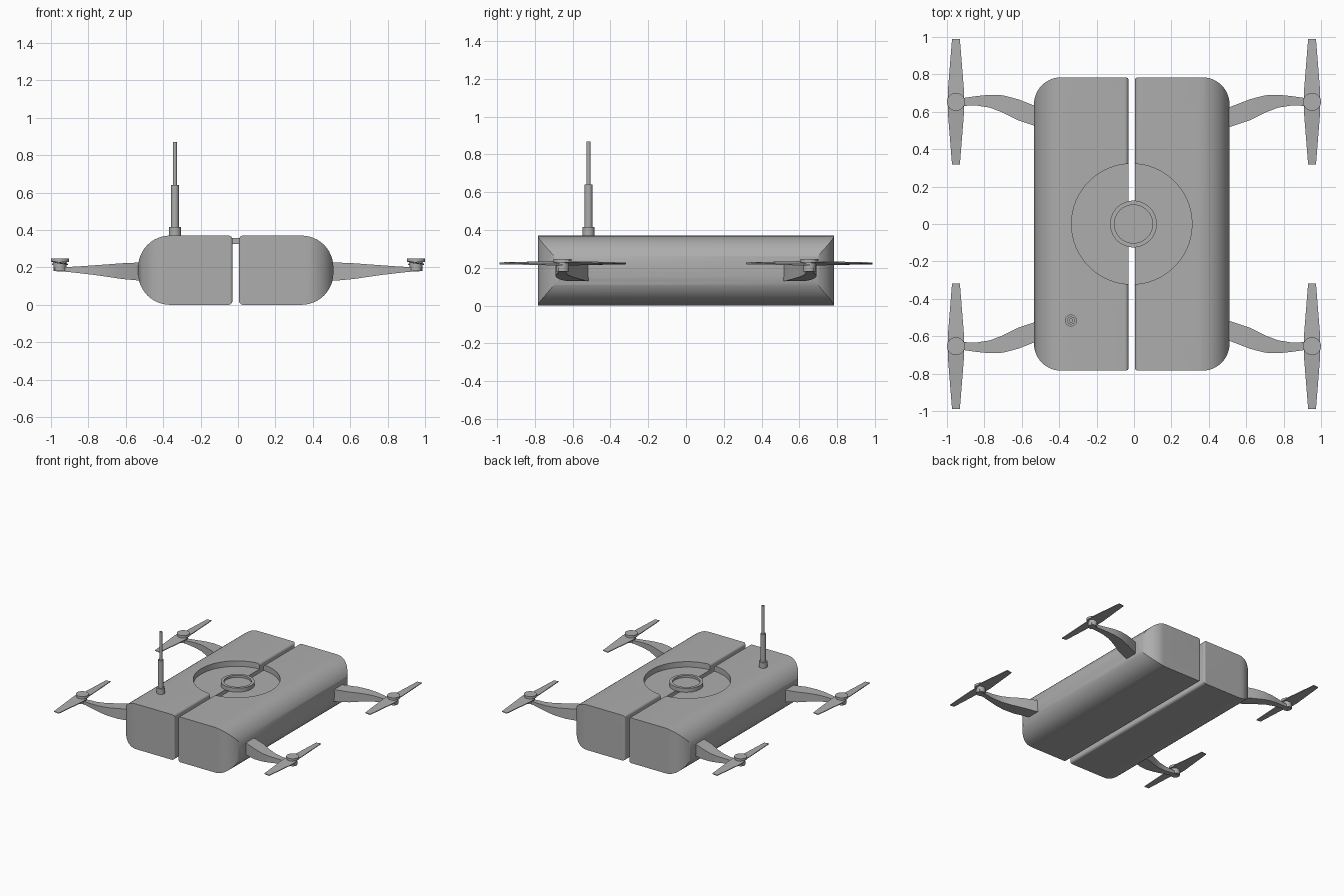
import bpy, bmesh, math
from mathutils import Matrix

if "Cube" in bpy.data.objects:
    bpy.data.objects.remove(bpy.data.objects["Cube"], do_unlink=True)

GREY = (0.42, 0.42, 0.42, 1)
grey = bpy.data.materials.new("matte grey")
grey.use_nodes = True
grey.diffuse_color = GREY
grey.node_tree.nodes["Principled BSDF"].inputs["Base Color"].default_value = GREY

MID = -0.012      # centre line of the body
TOP = 0.37
FLOOR = 0.325     # bottom of the round recess


def finish(name, bm, angle=30):
    bmesh.ops.recalc_face_normals(bm, faces=bm.faces)
    mesh = bpy.data.meshes.new(name)
    bm.to_mesh(mesh)
    bm.free()
    mesh.materials.append(grey)
    ob = bpy.data.objects.new(name, mesh)
    bpy.context.collection.objects.link(ob)
    smooth(ob, angle)
    return ob


def smooth(ob, angle=30):
    bpy.ops.object.select_all(action='DESELECT')
    ob.select_set(True)
    bpy.context.view_layer.objects.active = ob
    bpy.ops.object.shade_smooth_by_angle(angle=math.radians(angle))


def loft(bm, rings):
    rows = [[bm.verts.new(p) for p in ring] for ring in rings]
    n = len(rows[0])
    for a, b in zip(rows, rows[1:]):
        for i in range(n):
            bm.faces.new((a[i], a[(i + 1) % n], b[(i + 1) % n], b[i]))
    bm.faces.new(rows[0][::-1])
    bm.faces.new(rows[-1])


def turned(bm, x, y, profile, n=40):
    """Stack of (radius, z) circles closed at both ends."""
    loft(bm, [[(x + r * math.cos(k * math.tau / n), y + r * math.sin(k * math.tau / n), z)
               for k in range(n)] for r, z in profile])


def rounded(u0, u1, v0, v1, r_in, r_out, steps=12):
    """Rectangle whose u0 corners use r_in and u1 corners use r_out."""
    pts = []
    corners = ((u1, v1, r_out), (u0, v1, r_in), (u0, v0, r_in), (u1, v0, r_out))
    for q, (u, v, r) in enumerate(corners):
        cu = u - r if u == u1 else u + r
        cv = v - r if v == v1 else v + r
        for k in range(steps + 1):
            a = (q + k / steps) * math.pi / 2
            pts.append((cu + r * math.cos(a), cv + r * math.sin(a)))
    return pts


def boolean(ob, cutter, operation):
    mod = ob.modifiers.new(operation.title(), 'BOOLEAN')
    mod.operation, mod.object, mod.solver = operation, cutter, 'EXACT'
    bpy.context.view_layer.objects.active = ob
    bpy.ops.object.modifier_apply(modifier=mod.name)
    bpy.data.objects.remove(cutter, do_unlink=True)


# Body halves: a rounded front profile crossed with a rounded plan, then the recess
for side, name in ((1, "left_body_half"), (-1, "right_body_half")):
    bm = bmesh.new()
    front = rounded(0.018, 0.522, 0, TOP, 0.02, 0.17)
    loft(bm, [[(MID + side * u, y, v) for u, v in front] for y in (-0.9, 0.9)])
    half = finish(name, bm)
    bm = bmesh.new()
    plan = rounded(0.017, 0.523, -0.784, 0.784, 0.015, 0.145)
    loft(bm, [[(MID + side * u, v, z) for u, v in plan] for z in (-0.1, 0.5)])
    boolean(half, finish("plan_cutter", bm), 'INTERSECT')
    bm = bmesh.new()
    turned(bm, MID, 0, [(0.322, FLOOR), (0.322, 0.5)], 64)
    boolean(half, finish("recess_cutter", bm), 'DIFFERENCE')
    smooth(half)

# Central hub with a raised rim, bridging the gap
bm = bmesh.new()
turned(bm, -0.003, 0, [(0.125, FLOOR), (0.125, 0.357), (0.102, 0.357), (0.102, 0.34)], 64)
finish("centre_hub", bm)

# Stepped antenna
bm = bmesh.new()
turned(bm, -0.337, -0.516, [(0.032, 0.36), (0.032, 0.415), (0.021, 0.415), (0.021, 0.64),
                            (0.011, 0.64), (0.011, 0.87)], 24)
finish("antenna", bm)

# Arm sections: x, inner y, outer y, bottom z, top z
ARM = [(0.46, 0.50, 0.605, 0.13, 0.228), (0.53, 0.525, 0.632, 0.13, 0.226),
       (0.62, 0.555, 0.667, 0.138, 0.222), (0.70, 0.595, 0.688, 0.15, 0.216),
       (0.77, 0.622, 0.691, 0.16, 0.211), (0.84, 0.633, 0.684, 0.168, 0.206),
       (0.91, 0.632, 0.674, 0.176, 0.202), (0.98, 0.632, 0.674, 0.18, 0.2)]
MX, MY, BLADE_Z = 0.952, 0.653, 0.224

for sx, x_name in ((1, "left"), (-1, "right")):
    for sy, y_name in ((-1, "front"), (1, "back")):
        place = f"{y_name}_{x_name}"
        bm = bmesh.new()
        loft(bm, [[(sx * x, sy * y, z) for y, z in ((a, c), (b, c), (b, d), (a, d))]
                  for x, a, b, c, d in ARM])
        finish(place + "_arm", bm, 25)

        # Motor stem below the rotor and cap above it
        bm = bmesh.new()
        turned(bm, sx * MX, sy * MY, [(0.034, 0.18), (0.034, 0.228), (0.048, 0.228),
                                      (0.048, 0.248)], 32)
        finish(place + "_motor", bm)

        # Two tapered, oppositely pitched blades
        bm = bmesh.new()
        for turn in (0, math.pi):
            rings = []
            for reach, w, lift in ((0.0, 0.043, 0.008), (0.06, 0.043, 0.008),
                                   (0.335, 0.021, 0.002)):
                rings.append([(-w, reach, -lift - 0.003), (w, reach, lift - 0.003),
                              (w, reach, lift + 0.003), (-w, reach, -lift + 0.003)])
            start = len(bm.verts)
            loft(bm, rings)
            bm.verts.ensure_lookup_table()
            bmesh.ops.transform(bm, verts=bm.verts[start:],
                                matrix=Matrix.Translation((sx * MX, sy * MY, BLADE_Z))
                                @ Matrix.Rotation(turn, 4, 'Z'))
        finish(place + "_propeller", bm)
